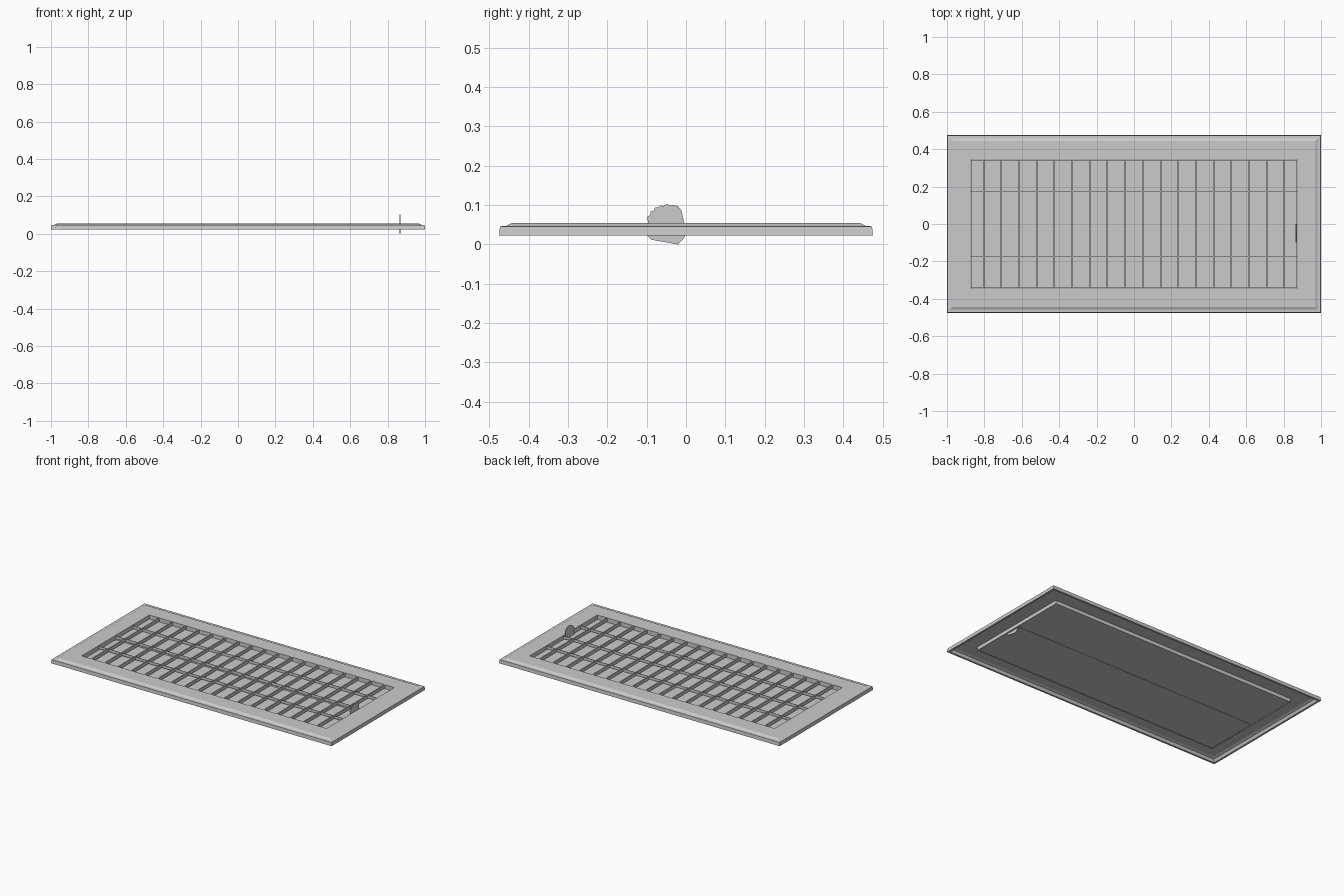
import bpy, bmesh


def finish(name, bm):
    bmesh.ops.recalc_face_normals(bm, faces=bm.faces[:])
    me = bpy.data.meshes.new(name)
    bm.to_mesh(me)
    bm.free()
    ob = bpy.data.objects.new(name, me)
    bpy.context.collection.objects.link(ob)
    return ob


def box(name, x0, x1, y0, y1, z0, z1):
    bm = bmesh.new()
    bmesh.ops.create_cube(bm, size=1)
    for v in bm.verts:
        v.co.x = x1 if v.co.x > 0 else x0
        v.co.y = y1 if v.co.y > 0 else y0
        v.co.z = z1 if v.co.z > 0 else z0
    return finish(name, bm)


# Hollow stepped frame: cross-section (half x, half y, z) swept round the rectangle
section = [
    (1.0, 0.475, 0.023), (0.998, 0.473, 0.046), (0.983, 0.458, 0.047),
    (0.968, 0.443, 0.054), (0.873, 0.345, 0.054), (0.873, 0.345, 0.024),
    (0.878, 0.350, 0.024), (0.878, 0.350, 0.046), (0.965, 0.440, 0.046),
    (0.980, 0.455, 0.040), (0.988, 0.463, 0.023),
]
bm = bmesh.new()
rings = [[bm.verts.new((sx * hx, sy * hy, z))
          for sx, sy in ((-1, -1), (1, -1), (1, 1), (-1, 1))]
         for hx, hy, z in section]
for i, a in enumerate(rings):
    b = rings[(i + 1) % len(rings)]
    for j in range(4):
        k = (j + 1) % 4
        bm.faces.new((a[j], a[k], b[k], b[j]))
finish("frame", bm)

# Cross slats of the grille
for i in range(18):
    x = (i - 8.5) * 0.0945
    box(f"slat_{i + 1}", x - 0.004, x + 0.004, -0.346, 0.346, 0.034, 0.0535)

# Thin lengthwise bars
for i, y in enumerate((-0.172, 0.0, 0.172)):
    box(f"long_bar_{i + 1}", -0.874, 0.874, y - 0.001, y + 0.001, 0.034, 0.052)

# Two overlapping damper leaves closing the underside
box("damper_leaf_front", -0.871, 0.871, -0.343, 0.006, 0.025, 0.027)
box("damper_leaf_back", -0.871, 0.871, -0.004, 0.343, 0.0275, 0.0295)

# Serrated thumb lever, (y, z) outline
outline = [
    (-0.020, 0.0), (-0.002, 0.020), (-0.004, 0.050), (-0.011, 0.085),
    (-0.020, 0.097), (-0.034, 0.101), (-0.040, 0.099), (-0.050, 0.103),
    (-0.056, 0.098), (-0.066, 0.099), (-0.070, 0.094), (-0.079, 0.094),
    (-0.082, 0.086), (-0.090, 0.083), (-0.091, 0.075), (-0.099, 0.070),
    (-0.095, 0.050), (-0.100, 0.024), (-0.088, 0.012),
]
bm = bmesh.new()
face = bm.faces.new([bm.verts.new((0.8645, y, z)) for y, z in outline])
res = bmesh.ops.extrude_face_region(bm, geom=[face], use_keep_orig=True)
bmesh.ops.translate(bm, vec=(0.003, 0, 0),
                    verts=[g for g in res["geom"] if isinstance(g, bmesh.types.BMVert)])
finish("lever", bm)
